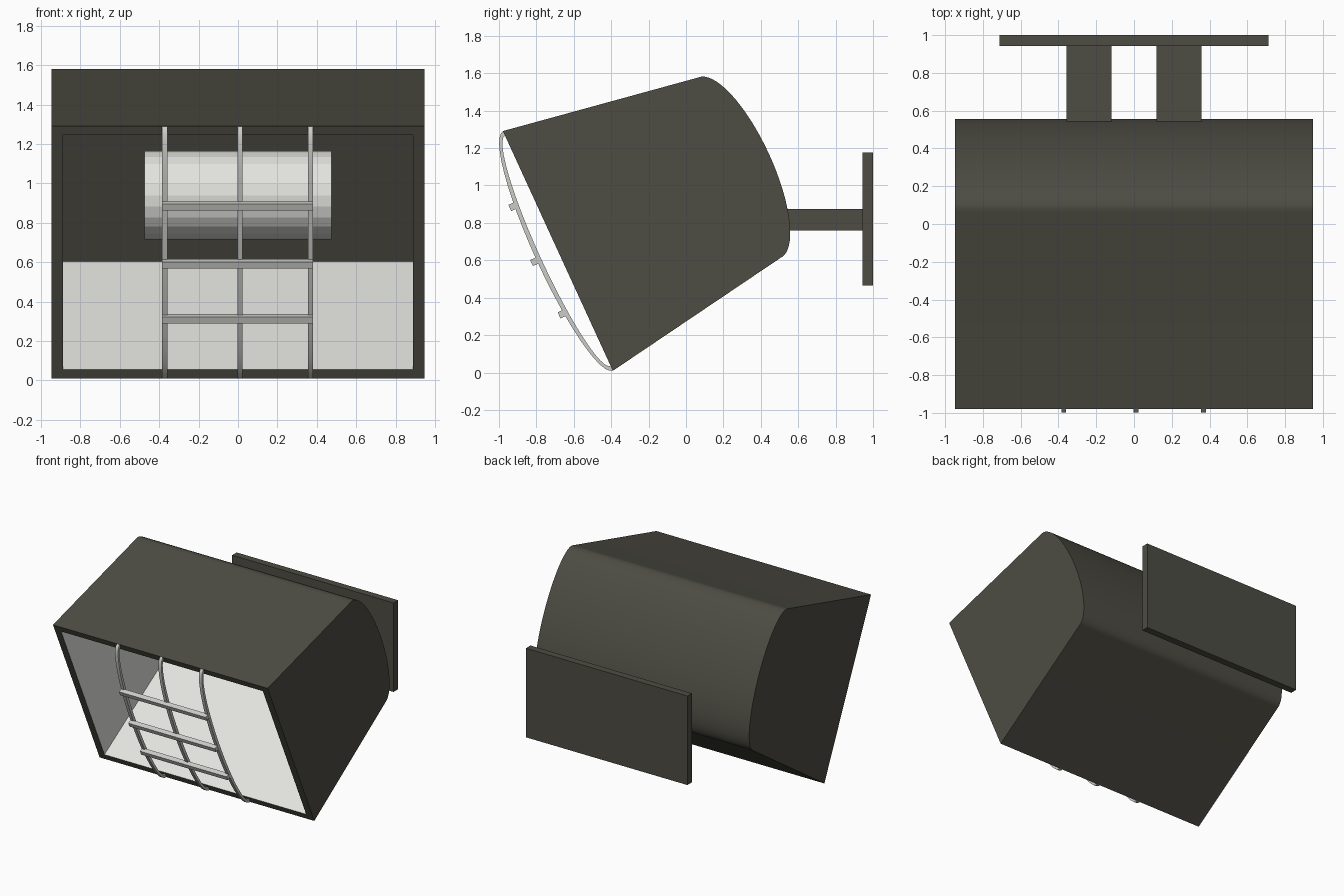
import bpy, bmesh, math
from mathutils import Vector, Matrix

if "Cube" in bpy.data.objects:
    bpy.data.objects.remove(bpy.data.objects["Cube"])

# ---- tilted lamp frame: w = depth along the lamp axis, v = up across the opening
MID = Vector((0, -0.685, 0.65))
AX = Vector((0, 0.909, 0.417))
UP = Vector((0, -0.417, 0.909))
HALF_F, HALF_B, DEPTH, WIDTH = 0.705, 0.53, 1.067, 0.947


def pt(x, w, v):
    return MID + Vector((x, 0, 0)) + AX * w + UP * v


def mat(name, rgb):
    m = bpy.data.materials.new(name)
    m.diffuse_color = (*rgb, 1)
    m.use_nodes = True
    m.node_tree.nodes["Principled BSDF"].inputs["Base Color"].default_value = m.diffuse_color
    return m


OLIVE = mat("dark_olive", (0.074, 0.072, 0.056))
WHITE = mat("reflector_white", (0.77, 0.775, 0.74))
GREY = mat("guard_grey", (0.60, 0.60, 0.57))


def finish(bm, name, mats, smooth=False):
    bmesh.ops.recalc_face_normals(bm, faces=bm.faces)
    me = bpy.data.meshes.new(name)
    bm.to_mesh(me)
    bm.free()
    ob = bpy.data.objects.new(name, me)
    bpy.context.collection.objects.link(ob)
    for m in mats:
        me.materials.append(m)
    if smooth:
        bpy.context.view_layer.objects.active = ob
        ob.select_set(True)
        bpy.ops.object.shade_smooth_by_angle(angle=math.radians(30))
        ob.select_set(False)
    return ob


def box(name, lo, hi, m):
    bm = bmesh.new()
    lo, hi = Vector(lo), Vector(hi)
    bmesh.ops.create_cube(bm, size=1, matrix=Matrix.Translation((lo + hi) / 2)
                          @ Matrix.Diagonal((*(hi - lo), 1)))
    return finish(bm, name, [m])


def sweep_profile(name, prof, x0, x1, m):
    """Solid strip between two matching edges of a (w, v) path, extruded in x."""
    bm = bmesh.new()
    rings = [[bm.verts.new(pt(x, w, v)) for x, (w, v) in
              ((x0, a), (x1, a), (x1, b), (x0, b))] for a, b in prof]
    for r, s in zip(rings, rings[1:]):
        for i in range(4):
            bm.faces.new((r[i], r[(i + 1) % 4], s[(i + 1) % 4], s[i]))
    bm.faces.new(rings[0])
    bm.faces.new(rings[-1])
    return finish(bm, name, [m], True)


# ---- housing: tapered box with domed back and a hollow, white-lined front
bm = bmesh.new()
N = 32
prof = [(0, -HALF_F), (0, HALF_F)]
prof += [(DEPTH + 0.175 * math.sin(math.pi * i / N), HALF_B * math.cos(math.pi * i / N))
         for i in range(N + 1)]
left = [bm.verts.new(pt(-WIDTH, *p)) for p in prof]
right = [bm.verts.new(pt(WIDTH, *p)) for p in prof]
bm.faces.new(left)
bm.faces.new(right)
for i in range(1, len(prof)):
    j = (i + 1) % len(prof)
    bm.faces.new((left[i], left[j], right[j], right[i]))
rim = [left[0], right[0], right[1], left[1]]
corners = ((-1, -1), (1, -1), (1, 1), (-1, 1))
mouth = [bm.verts.new(pt(0.89 * sx, 0, 0.655 * sv)) for sx, sv in corners]
inner = [bm.verts.new(pt(0.89 * sx, 1.03, 0.525 * sv)) for sx, sv in corners]
for i in range(4):
    j = (i + 1) % 4
    bm.faces.new((rim[i], rim[j], mouth[j], mouth[i]))
    bm.faces.new((mouth[i], mouth[j], inner[j], inner[i])).material_index = 1
bm.faces.new(inner)
finish(bm, "housing", [OLIVE, WHITE], True)

# ---- lamp tube inside
bm = bmesh.new()
bmesh.ops.create_cone(bm, cap_ends=True, segments=24, radius1=0.225, radius2=0.225,
                      depth=0.95, matrix=Matrix.Translation((0, 0.1, 0.94))
                      @ Matrix.Rotation(math.pi / 2, 4, 'Y'))
finish(bm, "lamp_tube", [WHITE])

# ---- guard: three bowed uprights and three cross bars
arc = []
for i in range(25):
    a = math.pi * i / 24
    s, c = math.sin(a), math.cos(a)
    arc.append(((-0.124 * s, 0.703 * c), (-0.099 * s, 0.678 * c)))
for k, x in enumerate((-0.372, 0.01, 0.368)):
    sweep_profile(f"guard_upright_{k + 1}", arc, x - 0.013, x + 0.013, GREY)
for k, (w, v) in enumerate(((-0.12, 0.316), (-0.137, 0), (-0.12, -0.316))):
    h = 0.018
    bar = [((w - h, v + e), (w + h, v + e)) for e in (-h, h)]
    sweep_profile(f"guard_cross_bar_{k + 1}", bar, -0.385, 0.38, GREY)

# ---- wall mount
for name, s in (("left", -1), ("right", 1)):
    xs = sorted((0.12 * s, 0.357 * s))
    box(f"mount_arm_{name}", (xs[0], 0.5, 0.76), (xs[1], 0.95, 0.875), OLIVE)
box("mount_plate", (-0.712, 0.943, 0.465), (0.712, 1.0, 1.175), OLIVE)
